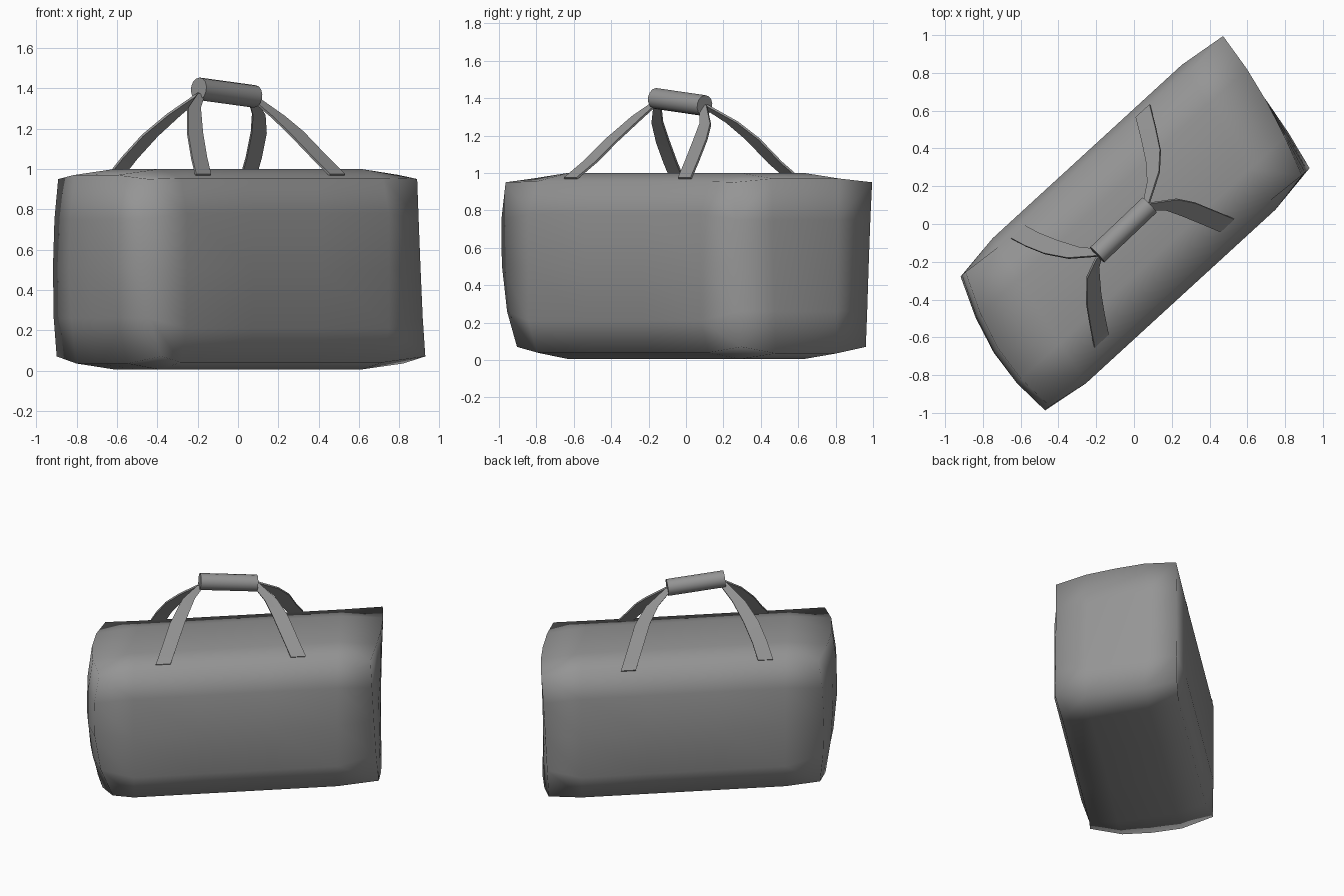
import bpy, bmesh, math
from mathutils import Vector, Matrix

if "Cube" in bpy.data.objects:
    bpy.data.objects.remove(bpy.data.objects["Cube"])

ANG = math.radians(42.5)
U = Vector((math.cos(ANG), math.sin(ANG), 0))    # along the bag
V = Vector((-math.sin(ANG), math.cos(ANG), 0))   # across the bag

DARK = bpy.data.materials.new("dark_grey_fabric")
DARK.diffuse_color = (0.3, 0.3, 0.3, 1)
DARK.use_nodes = True
DARK.node_tree.nodes["Principled BSDF"].inputs["Base Color"].default_value = DARK.diffuse_color


def world(u, v, z):
    return U * u + V * v + Vector((0, 0, z))


def finish(name, bm, angle):
    bmesh.ops.recalc_face_normals(bm, faces=bm.faces)
    me = bpy.data.meshes.new(name)
    bm.to_mesh(me)
    bm.free()
    me.materials.append(DARK)
    ob = bpy.data.objects.new(name, me)
    bpy.context.collection.objects.link(ob)
    bpy.ops.object.select_all(action='DESELECT')
    ob.select_set(True)
    bpy.context.view_layer.objects.active = ob
    bpy.ops.object.shade_smooth_by_angle(angle=math.radians(angle))
    return ob


# Bag body: 4x4 cross-section grid lofted along the length
N = 4
RING = ([(j, 0) for j in range(N)] + [(N, k) for k in range(N)] +
        [(j, N) for j in range(N, 0, -1)] + [(0, k) for k in range(N, 0, -1)])


def mid_point(j, k, u):
    v = (-0.45, -0.2, 0, 0.2, 0.45)[j]
    z = (0.005, 0.21, 0.5, 0.78, 1.0)[k]
    if j in (0, N) and k in (0, N):              # soften the long corners
        v *= 0.88
        z = 0.04 if k == 0 else 0.955
    return world(u + 0.17 * v, v, z)


def end_point(j, k, corners, bulge_z, bulge_v):
    """corners: u at (front bottom, front top, back bottom, back top)"""
    s, t = j / N, k / N
    fb, ft, bb, bt = corners
    u = (1 - s) * ((1 - t) * fb + t * ft) + s * ((1 - t) * bb + t * bt)
    u += bulge_z * (1 - 0.6 * s) * 4 * t * (1 - t) + bulge_v * 4 * s * (1 - s)
    v = (-0.41, -0.2, 0, 0.2, 0.415)[j]
    z = (0.07, 0.26, 0.51, 0.75, 0.95)[k]
    if k in (0, N) and 0 < j < N:
        z += 0.02 if k == N else -0.035
    return world(u, v, z)


bm = bmesh.new()
ends = []
for args in (((-0.89, -0.98, -0.84, -0.83), -0.075, -0.07),
             ((0.885, 0.83, 0.97, 1.02), -0.005, 0.03)):
    grid = {(j, k): bm.verts.new(end_point(j, k, *args))
            for j in range(N + 1) for k in range(N + 1)}
    for j in range(N):
        for k in range(N):
            bm.faces.new([grid[j, k], grid[j + 1, k], grid[j + 1, k + 1], grid[j, k + 1]])
    ends.append([grid[p] for p in RING])
rings = [ends[0]]
for u in (-0.68, -0.23, 0.23, 0.68):
    rings.append([bm.verts.new(mid_point(j, k, u)) for j, k in RING])
rings.append(ends[1])
for a, b in zip(rings, rings[1:]):
    for i in range(len(RING)):
        n = (i + 1) % len(RING)
        bm.faces.new([a[i], a[n], b[n], b[i]])
finish("bag_body", bm, 100)


# Carrying straps: flat ribbons from the grip down to the top of the bag
def strap(name, path):
    bm = bmesh.new()
    rows = []
    for p, w in zip(path, (0.025, 0.042, 0.05, 0.05, 0.05)):
        c = Vector(p)
        rows.append([bm.verts.new(c - U * w), bm.verts.new(c + U * w)])
    for a, b in zip(rows, rows[1:]):
        bm.faces.new([a[0], a[1], b[1], b[0]])
    bmesh.ops.recalc_face_normals(bm, faces=bm.faces)
    bmesh.ops.solidify(bm, geom=bm.faces[:], thickness=0.012)
    finish(name, bm, 40)


strap("strap_front_left", [(-0.18, -0.17, 1.375), (-0.215, -0.26, 1.305),
                           (-0.21, -0.4, 1.18), (-0.19, -0.52, 1.06), (-0.17, -0.62, 0.975)])
strap("strap_front_right", [(0.07, 0.09, 1.365), (0.2, 0.1, 1.265),
                            (0.29, 0.075, 1.185), (0.4, 0.03, 1.07), (0.495, -0.01, 0.975)])
strap("strap_back_left", [(-0.18, -0.15, 1.38), (-0.32, -0.15, 1.275),
                          (-0.44, -0.12, 1.17), (-0.54, -0.08, 1.06), (-0.615, -0.04, 0.965)])
strap("strap_back_right", [(0.06, 0.1, 1.365), (0.1, 0.25, 1.275),
                           (0.1, 0.36, 1.185), (0.075, 0.48, 1.06), (0.045, 0.6, 0.955)])

# Wrapped hand grip: round cylinder, slightly tilted
p0, p1 = Vector((-0.195, -0.163, 1.398)), Vector((0.082, 0.1, 1.36))
axis = (p1 - p0).normalized()
side = Vector((0, 0, 1)).cross(axis).normalized()
up = axis.cross(side)
rot = Matrix((side, up, axis)).transposed().to_4x4()
bm = bmesh.new()
bmesh.ops.create_cone(bm, cap_ends=True, segments=14, radius1=0.056, radius2=0.056,
                      depth=(p1 - p0).length)
bmesh.ops.transform(bm, verts=bm.verts, matrix=Matrix.Translation((p0 + p1) / 2) @ rot)
finish("hand_grip", bm, 40)
